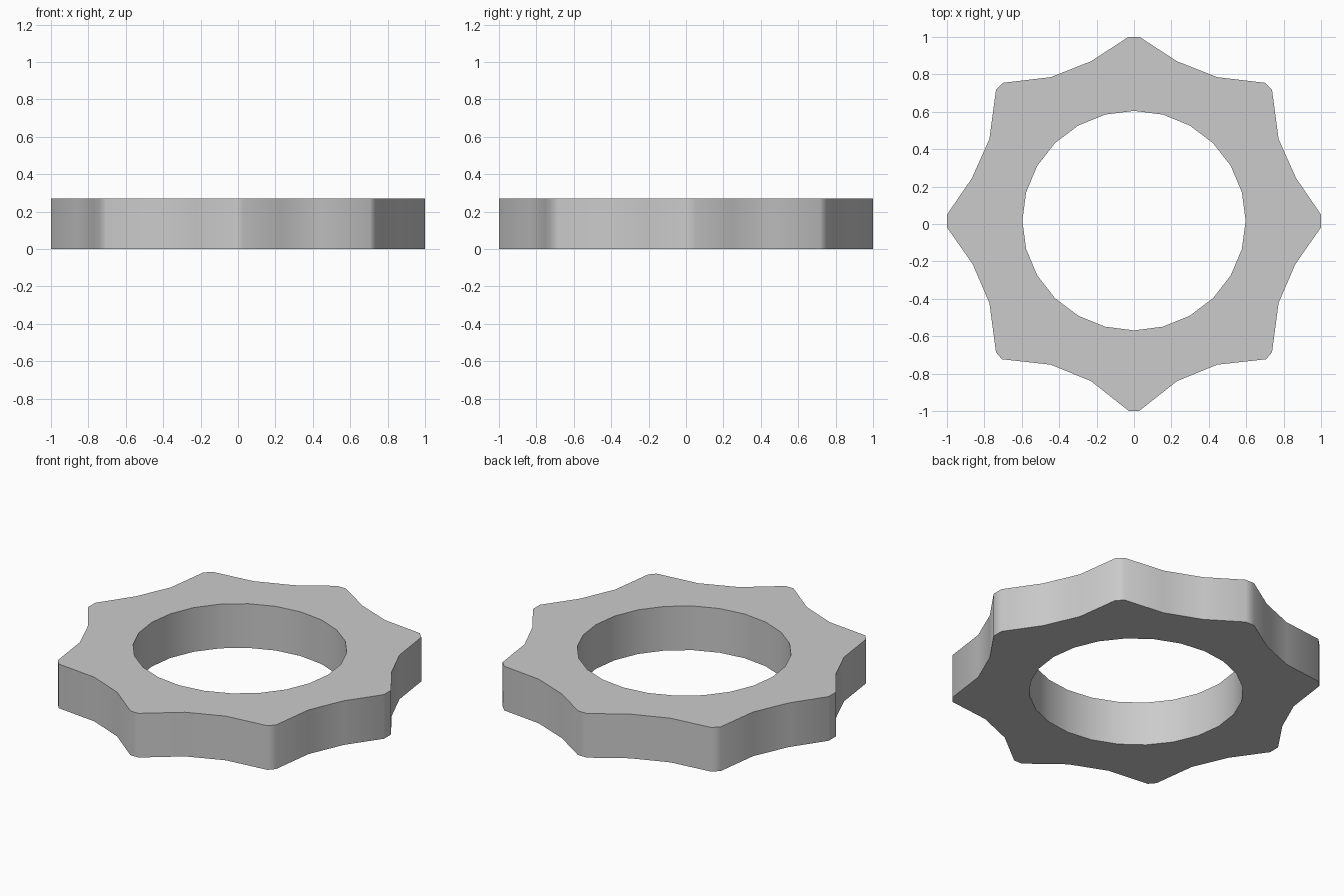
import bpy, bmesh
from math import sin, cos, pi, radians

if "Cube" in bpy.data.objects:
    bpy.data.objects.remove(bpy.data.objects["Cube"])

HEIGHT = 0.27
# right half of the eight-pointed outline, top to bottom
HALF = [(0.03, 1.0), (0.23, 0.87), (0.445, 0.785), (0.70, 0.755),
        (0.738, 0.717), (0.773, 0.455), (0.866, 0.246), (1.0, 0.05),
        (1.0, -0.018), (0.863, -0.214), (0.773, -0.422), (0.738, -0.686),
        (0.706, -0.723), (0.445, -0.752), (0.23, -0.84), (0.027, -1.0)]
outer = HALF + [(-x, y) for x, y in reversed(HALF)]
# 24-sided hole, very slightly off centre
inner = [(0.597 * sin(2 * pi * i / 24), 0.018 + 0.587 * cos(2 * pi * i / 24))
         for i in range(24)]

bm = bmesh.new()


def loop(points):
    vs = [bm.verts.new((x, y, 0)) for x, y in points]
    return [bm.edges.new((vs[i], vs[(i + 1) % len(vs)])) for i in range(len(vs))]


# flat ring, then extruded upward
edges = loop(outer) + loop(inner)
bmesh.ops.triangle_fill(bm, use_beauty=True, edges=edges, normal=(0, 0, 1))
ext = bmesh.ops.extrude_face_region(bm, geom=bm.faces[:], use_keep_orig=True)
top = [g for g in ext["geom"] if isinstance(g, bmesh.types.BMVert)]
bmesh.ops.translate(bm, vec=(0, 0, HEIGHT), verts=top)
bmesh.ops.recalc_face_normals(bm, faces=bm.faces[:])

mesh = bpy.data.meshes.new("star_ring")
bm.to_mesh(mesh)
bm.free()
ring = bpy.data.objects.new("star_ring", mesh)
bpy.context.collection.objects.link(ring)

# smooth walls, sharp rims
bpy.context.view_layer.objects.active = ring
ring.select_set(True)
bpy.ops.object.shade_smooth_by_angle(angle=radians(45))
